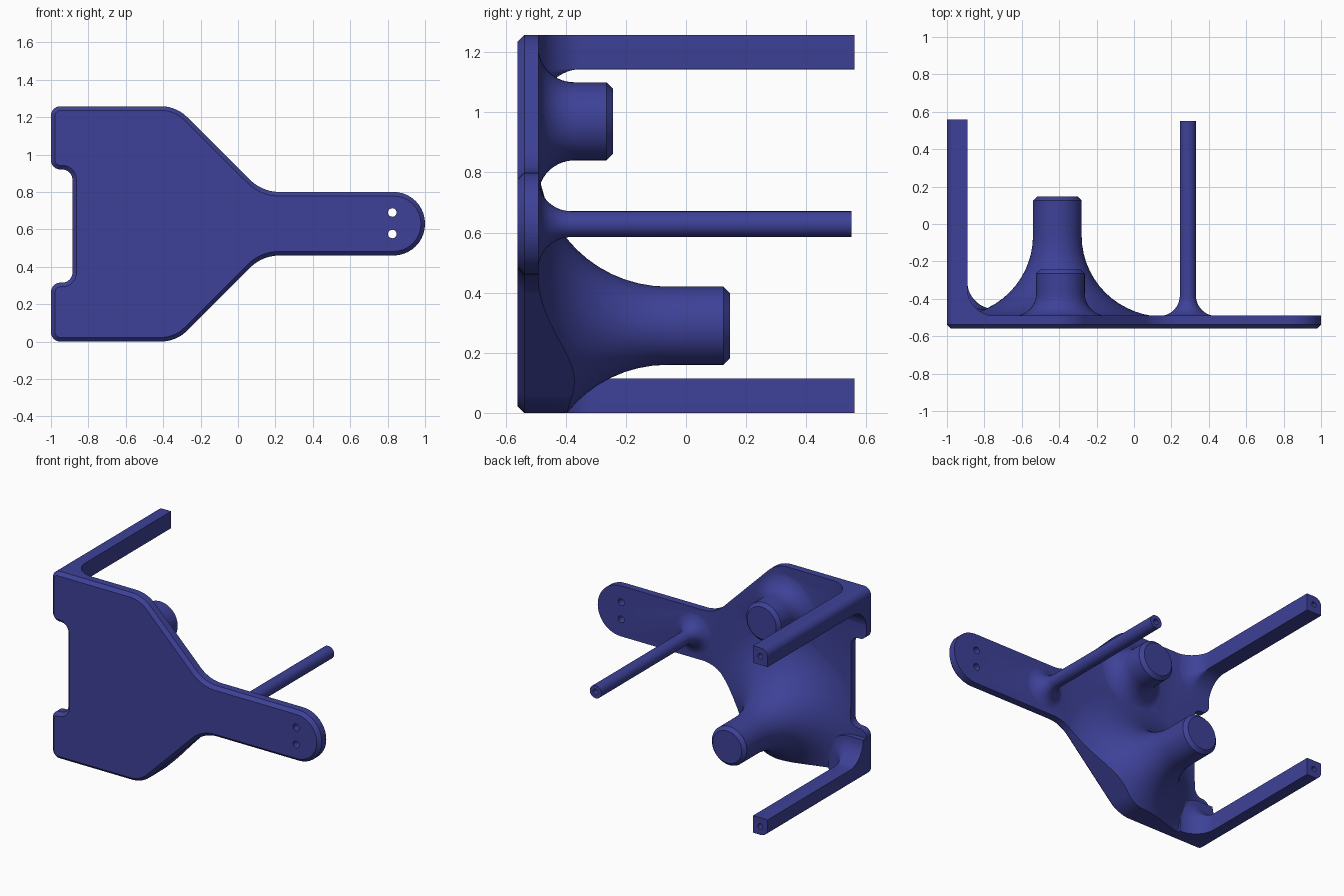
import bpy, bmesh, math
from mathutils import Vector

if "Cube" in bpy.data.objects:
    bpy.data.objects.remove(bpy.data.objects["Cube"])

FRONT, BACK = -0.56, -0.49      # plate faces
H = 1.258                       # plate height

navy = bpy.data.materials.new("navy_blue")
navy.diffuse_color = (0.047, 0.053, 0.31, 1)
navy.use_nodes = True
navy.node_tree.nodes["Principled BSDF"].inputs["Base Color"].default_value = navy.diffuse_color


def loft(name, sections):
    """Solid through a list of (y, [(x, z), ...]) sections, capped at both ends."""
    bm = bmesh.new()
    rings = [[bm.verts.new((x, y, z)) for x, z in pts] for y, pts in sections]
    n = len(rings[0])
    for a, b in zip(rings, rings[1:]):
        for i in range(n):
            j = (i + 1) % n
            bm.faces.new((a[i], a[j], b[j], b[i]))
    bm.faces.new(rings[0])
    bm.faces.new(rings[-1])
    bmesh.ops.recalc_face_normals(bm, faces=bm.faces)
    me = bpy.data.meshes.new(name)
    bm.to_mesh(me)
    bm.free()
    me.materials.append(navy)
    ob = bpy.data.objects.new(name, me)
    bpy.context.collection.objects.link(ob)
    return ob


def combine(target, tool, operation):
    """Apply a boolean and remove the tool."""
    mod = target.modifiers.new("bool", 'BOOLEAN')
    mod.operation, mod.object, mod.solver = operation, tool, 'EXACT'
    bpy.context.view_layer.objects.active = target
    bpy.ops.object.modifier_apply(modifier=mod.name)
    bpy.data.objects.remove(tool)


def round_corners(corners, steps=10):
    """Polygon with each (x, z, radius) corner replaced by a tangent arc."""
    out = []
    for i, (x, z, r) in enumerate(corners):
        p = Vector((x, z))
        a = (Vector(corners[i - 1][:2]) - p).normalized()
        b = (Vector(corners[(i + 1) % len(corners)][:2]) - p).normalized()
        half = a.angle(b) / 2
        c = p + (a + b).normalized() * r / math.sin(half)
        u = p + a * r / math.tan(half) - c
        v = p + b * r / math.tan(half) - c
        sweep = math.pi - 2 * half
        for k in range(steps + 1):
            t = k / steps
            q = (u * math.sin((1 - t) * sweep) + v * math.sin(t * sweep)) / math.sin(sweep)
            out.append(tuple(c + q))
    return out


def inset(pts, d):
    """Shrink a counter-clockwise outline by d."""
    out = []
    for i, p in enumerate(pts):
        p = Vector(p)
        e1 = (p - Vector(pts[i - 1])).normalized()
        e2 = (Vector(pts[(i + 1) % len(pts)]) - p).normalized()
        m = (Vector((-e1.y, e1.x)) + Vector((-e2.y, e2.x))).normalized()
        out.append(tuple(p + m * d))
    return out


def circle(x, z, r, n=48):
    return [(x + r * math.cos(math.tau * i / n), z + r * math.sin(math.tau * i / n))
            for i in range(n)]


def flare(R, base, steps=14):
    """(y, extra width) pairs of a concave foot fillet, from the plate upward."""
    rows = [(BACK - 0.03, R)]
    for k in range(steps + 1):
        t = math.pi / 2 * k / steps
        rows.append((base + R - R * math.cos(t), R - R * math.sin(t)))
    return rows


def boss(name, x, z, r, R, end, chamfer, n):
    """Round column with a flared foot and chamfered tip."""
    rows = [(y, r + d) for y, d in flare(R, BACK - 0.002)]
    rows.append((end - chamfer, r))
    if chamfer:
        rows.append((end, r - chamfer))
    return loft(name, [(y, circle(x, z, w, n)) for y, w in rows])


def post(name, z0, side, base):
    """Square corner leg with a flared foot, growing inward from a plate corner."""
    def section(d):
        d = max(d, 0.002)
        arc = [(-0.892 + d * math.cos(t * math.pi / 12),
                z0 + side * (0.113 + d * math.sin(t * math.pi / 12))) for t in range(7)]
        return [(-1.1, z0 - side * 0.1), (arc[0][0], z0 - side * 0.1)] + arc + [(-1.1, arc[-1][1])]
    return loft(name, [(y, section(d)) for y, d in flare(0.15, base) + [(0.56, 0)]])


# Plate thickness slab plus everything standing on it
body = loft("bracket", [(y, [(-1.5, -0.5), (1.5, -0.5), (1.5, 2), (-1.5, 2)])
                        for y in (-0.7, BACK)])
for part in (
    boss("large_boss", -0.41, 0.29, 0.13, 0.43, 0.147, 0.022, 64),
    boss("small_boss", -0.393, 0.97, 0.13, 0.12, -0.243, 0.022, 48),
    boss("arm_rod", 0.288, 0.628, 0.043, 0.11, 0.55, 0, 32),
    post("lower_post", 0, 1, BACK + 0.035),
    post("upper_post", H, -1, BACK - 0.002),
):
    combine(body, part, 'UNION')

# Outline with side notch, tapered shoulders and rounded arm; chamfered front edge
outline = round_corners([
    (-1, 0, 0.05), (-0.33, 0, 0.2), (0.13, 0.46, 0.22),
    (1, 0.46, 0.169), (1, 0.8, 0.169),
    (0.13, 0.8, 0.22), (-0.33, H, 0.2), (-1, H, 0.05),
    (-1, 0.92, 0.05), (-0.885, 0.92, 0.055),
    (-0.885, 0.315, 0.055), (-1, 0.315, 0.05)])
trim = loft("outline_trim", [(FRONT, inset(outline, 0.022)), (FRONT + 0.022, outline), (1, outline)])
combine(body, trim, 'INTERSECT')

# Screw holes: through the arm, and blind in the leg tips
for x, z, r, y0, y1 in (
    (0.825, 0.69, 0.023, -0.7, -0.4), (0.825, 0.575, 0.023, -0.7, -0.4),
    (-0.945, 0.057, 0.018, 0.46, 0.7), (-0.945, H - 0.057, 0.018, 0.46, 0.7),
    (0.288, 0.628, 0.018, 0.45, 0.7),
):
    combine(body, loft("hole", [(y, circle(x, z, r, 20)) for y in (y0, y1)]), 'DIFFERENCE')

# Smooth curved surfaces, crisp edges
bpy.ops.object.select_all(action='DESELECT')
body.select_set(True)
bpy.context.view_layer.objects.active = body
bpy.ops.object.shade_smooth_by_angle(angle=math.radians(30))
